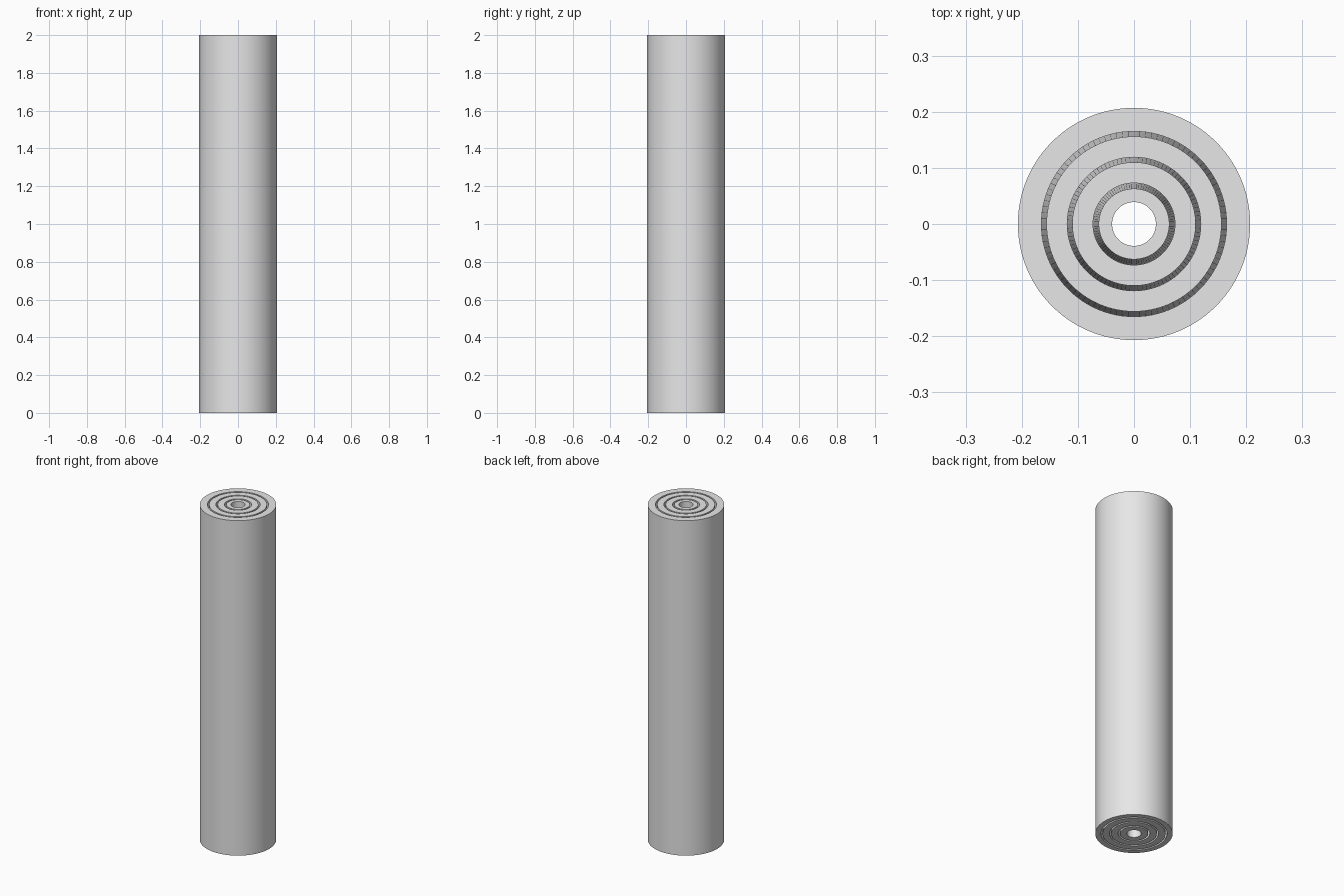
import bpy
import bmesh
import math

default = bpy.data.objects.get("Cube")
if default:
    bpy.data.objects.remove(default, do_unlink=True)

HEIGHT = 2.0
SIDES = 96
FLARE = 0.012  # how much wider the nested walls are at the base

grey = bpy.data.materials.new("plain_grey")
grey.use_nodes = True
grey.diffuse_color = (0.8, 0.8, 0.8, 1)
grey.node_tree.nodes["Principled BSDF"].inputs["Base Color"].default_value = grey.diffuse_color


def tube(name, outer, inner, outer_flare, inner_flare):
    """Open tube; radii are given at the top and grow by the flare at the base."""
    profile = [(outer + outer_flare, 0), (outer, HEIGHT),
               (inner, HEIGHT), (inner + inner_flare, 0)]
    bm = bmesh.new()
    rings = []
    for radius, z in profile:
        angles = [2 * math.pi * i / SIDES for i in range(SIDES)]
        rings.append([bm.verts.new((radius * math.cos(a), radius * math.sin(a), z))
                      for a in angles])
    for k, lower in enumerate(rings):
        upper = rings[(k + 1) % len(rings)]
        for i in range(SIDES):
            j = (i + 1) % SIDES
            bm.faces.new((lower[i], lower[j], upper[j], upper[i]))
    bmesh.ops.recalc_face_normals(bm, faces=bm.faces)
    mesh = bpy.data.meshes.new(name)
    bm.to_mesh(mesh)
    bm.free()
    mesh.materials.append(grey)
    obj = bpy.data.objects.new(name, mesh)
    bpy.context.collection.objects.link(obj)
    bpy.ops.object.select_all(action="DESELECT")
    obj.select_set(True)
    bpy.context.view_layer.objects.active = obj
    bpy.ops.object.shade_smooth_by_angle(angle=math.radians(30))


# Straight outer sleeve, then telescoping sections that widen downwards
tube("outer_sleeve", 0.207, 0.165, 0, FLARE)
tube("large_section", 0.156, 0.119, FLARE, FLARE)
tube("middle_section", 0.110, 0.073, FLARE, FLARE)
tube("core_section", 0.063, 0.039, FLARE, 0)
